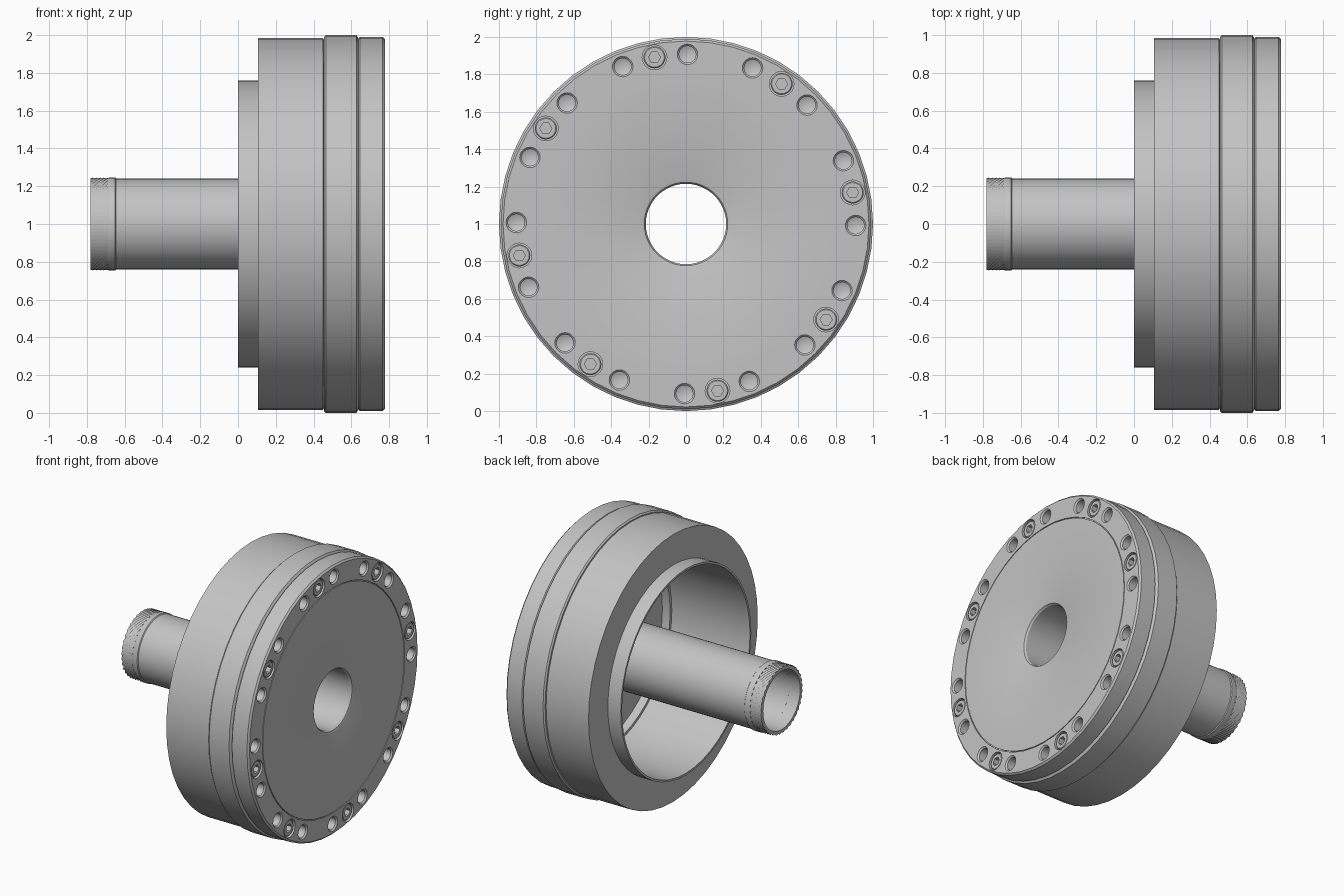
import bpy, bmesh, math

cube = bpy.data.objects.get("Cube")
if cube:
    bpy.data.objects.remove(cube)

grey = bpy.data.materials.new("machined_grey")
grey.use_nodes = True
grey.diffuse_color = (0.55, 0.55, 0.55, 1)
grey.node_tree.nodes["Principled BSDF"].inputs["Base Color"].default_value = (0.55, 0.55, 0.55, 1)


def lathe(name, profile, segments, centres=((0, 1),), bump=0.0):
    """Turn a closed (x, radius) outline about the x axis at each (y, z) centre."""
    bm = bmesh.new()
    for cy, cz in centres:
        rings = []
        for k, (x, r) in enumerate(profile):
            ring = []
            for i in range(segments):
                a = math.tau * i / segments
                # checkered raising and lowering gives a diamond knurl
                rad = r - bump if bump and 0 < k < len(profile) - 1 and (i + k) % 2 else r
                ring.append(bm.verts.new((x, cy + rad * math.cos(a), cz + rad * math.sin(a))))
            rings.append(ring)
        for k, ring in enumerate(rings):
            after = rings[(k + 1) % len(rings)]
            if profile[k][1] == 0 and profile[(k + 1) % len(rings)][1] == 0:
                continue
            for i in range(segments):
                j = (i + 1) % segments
                bm.faces.new((ring[i], ring[j], after[j], after[i]))
    bmesh.ops.remove_doubles(bm, verts=bm.verts, dist=0.00001)
    bmesh.ops.recalc_face_normals(bm, faces=bm.faces)
    mesh = bpy.data.meshes.new(name)
    bm.to_mesh(mesh)
    bm.free()
    obj = bpy.data.objects.new(name, mesh)
    bpy.context.collection.objects.link(obj)
    mesh.materials.append(grey)
    return obj


def select(obj):
    bpy.ops.object.select_all(action='DESELECT')
    obj.select_set(True)
    bpy.context.view_layer.objects.active = obj


def cut(obj, cutter):
    select(obj)
    mod = obj.modifiers.new("cut", 'BOOLEAN')
    mod.operation = 'DIFFERENCE'
    mod.solver = 'EXACT'
    mod.object = cutter
    bpy.ops.object.modifier_apply(modifier=mod.name)
    bpy.data.objects.remove(cutter)


def smooth(obj):
    select(obj)
    bpy.ops.object.shade_smooth_by_angle(angle=math.radians(30))


def bolt_circle(offset, radius):
    angles = [math.radians(10.7 + offset + 45 * k) for k in range(8)]
    return [(radius * math.cos(a), 1 + radius * math.sin(a)) for a in angles]


SIDES = 48
BORE = 0.745

# Main housing with the thin locating lip at its open end
housing = lathe("housing", [(0, BORE), (0, 0.76), (0.105, 0.76), (0.105, 0.985),
                            (0.45, 0.985), (0.455, 0.975), (0.455, BORE)], SIDES)

# Slightly larger middle ring with chamfered rims
middle = lathe("middle_ring", [(0.455, BORE), (0.455, 0.99), (0.465, 1.0), (0.627, 1.0),
                               (0.637, 0.985), (0.637, BORE)], SIDES)

# End cap with an engraved seam and a rounded bore mouth
cap = lathe("end_cap", [(0.637, 0.725), (0.637, 0.98), (0.645, 0.99), (0.766, 0.99),
                        (0.778, 0.978), (0.778, 0.829), (0.771, 0.829), (0.771, 0.823),
                        (0.778, 0.823), (0.778, 0.235), (0.773, 0.223), (0.76, 0.215),
                        (0.70, 0.215), (0.70, 0.725)], SIDES)

# Plain bolt holes with conical bottoms, and counterbores for the screws
holes = bolt_circle(-11.2, 0.907) + bolt_circle(11.2, 0.907)
screws = bolt_circle(0, 0.907)
cut(cap, lathe("hole_cutter", [(0.65, 0), (0.67, 0.045), (0.768, 0.045), (0.778, 0.055),
                               (0.80, 0.055), (0.80, 0)], 20, holes))
cut(cap, lathe("counterbore_cutter", [(0.70, 0), (0.70, 0.066), (0.80, 0.066), (0.80, 0)],
               20, screws))

# Socket-head screws
heads = lathe("socket_screws", [(0.695, 0), (0.695, 0.059), (0.766, 0.059), (0.772, 0.053),
                                (0.772, 0)], 20, screws)
cut(heads, lathe("socket_cutter", [(0.735, 0), (0.735, 0.032), (0.80, 0.032), (0.80, 0)],
                 6, screws))

# Central tube with a raised collar behind the knurl
tube = lathe("centre_tube", [(-0.69, 0.215), (-0.69, 0.242), (-0.683, 0.246), (-0.65, 0.246),
                             (-0.645, 0.24), (0.70, 0.24), (0.70, 0.215)], SIDES)

# Knurled tube end
rows = 9
grip = [(-0.78 + 0.09 * k / rows, 0.245) for k in range(rows + 1)]
lathe("knurled_end", [(-0.78, 0.215)] + grip + [(-0.69, 0.215)], 72, bump=0.01)

for part in (housing, middle, cap, heads, tube):
    smooth(part)
